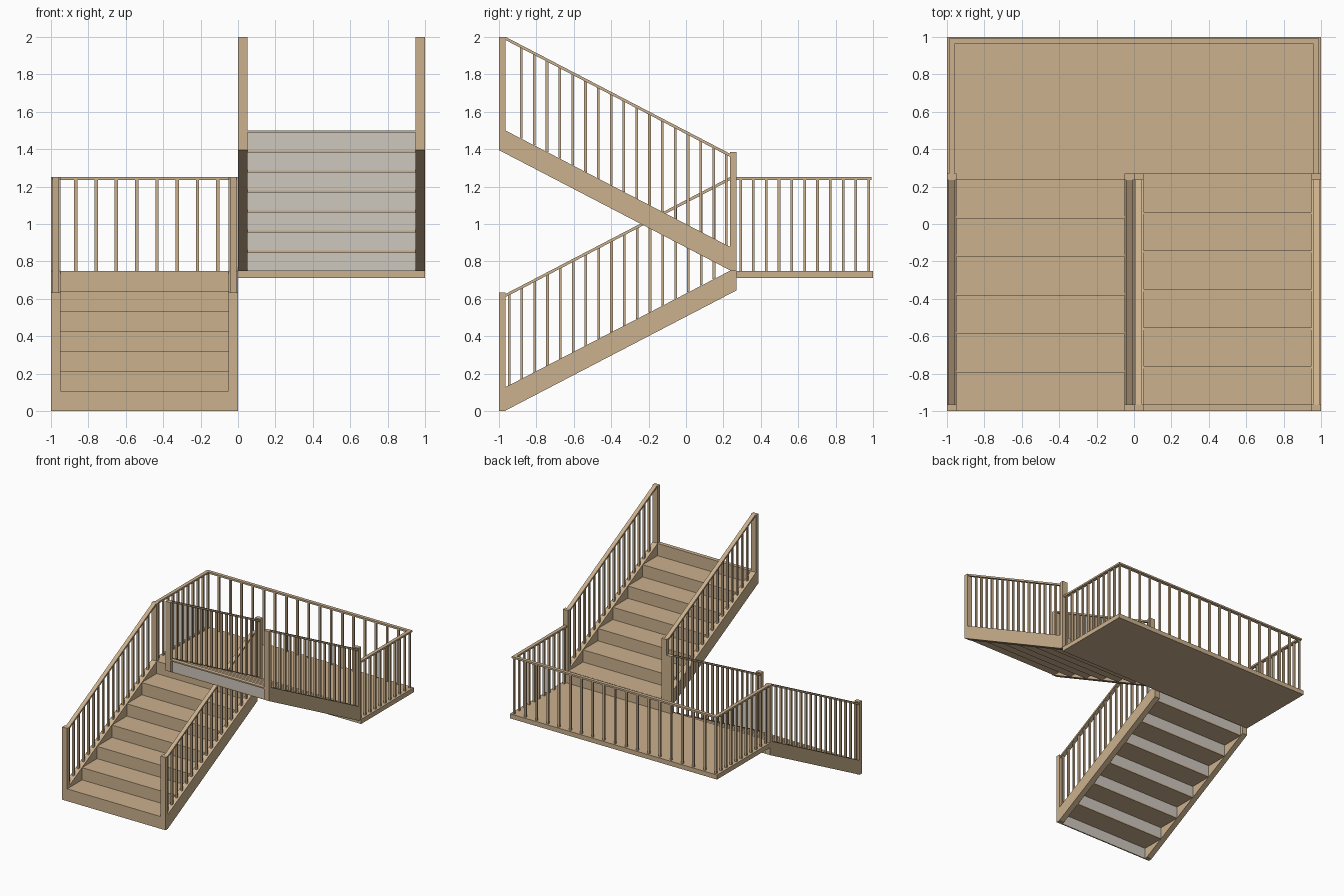
import bpy, bmesh, math
from mathutils import Matrix

if "Cube" in bpy.data.objects:
    bpy.data.objects.remove(bpy.data.objects["Cube"])


def material(name, rgb):
    m = bpy.data.materials.new(name)
    m.diffuse_color = (*rgb, 1)
    m.use_nodes = True
    m.node_tree.nodes["Principled BSDF"].inputs["Base Color"].default_value = m.diffuse_color
    return m


WOOD = material("tan wood", (0.60, 0.44, 0.27))
GREY = material("pale grey backing", (0.62, 0.58, 0.51))


def prism(bm, x0, x1, profile):
    """Extrude a (y, z) outline from x0 to x1."""
    a = [bm.verts.new((x0, y, z)) for y, z in profile]
    b = [bm.verts.new((x1, y, z)) for y, z in profile]
    bm.faces.new(a)
    bm.faces.new(b[::-1])
    n = len(a)
    for i in range(n):
        j = (i + 1) % n
        bm.faces.new((a[j], a[i], b[i], b[j]))


def box(bm, x0, x1, y0, y1, z0, z1):
    prism(bm, x0, x1, [(y0, z0), (y1, z0), (y1, z1), (y0, z1)])


def finish(bm, name, matrix=Matrix(), grey_back=False):
    bmesh.ops.recalc_face_normals(bm, faces=bm.faces)
    me = bpy.data.meshes.new(name)
    me.materials.append(WOOD)
    if grey_back:
        me.materials.append(GREY)
        for f in bm.faces:
            f.normal_update()
            f.material_index = int(f.normal.y > 0.5)
    bm.to_mesh(me)
    bm.free()
    ob = bpy.data.objects.new(name, me)
    ob.matrix_world = matrix
    bpy.context.collection.objects.link(ob)


RISE, GO, STEPS = 0.75 / 7, 1.235 / 6, 7
SLOPE = RISE / GO
END = 0.27          # front edge of the landing
POST = 0.035        # newel depth
THICK = 0.011       # board thickness
PITCH = 0.0685      # baluster spacing


def stringer_top(y):
    return 0.128 + SLOPE * (y + 0.965)


def rail_top(y):
    return 0.626 + SLOPE * (y + 0.965)


def flight(label, matrix):
    # treads and risers
    treads, risers = bmesh.new(), bmesh.new()
    for k in range(STEPS):
        y, z = -1 + k * GO, (k + 1) * RISE
        box(treads, -0.95, -0.05, y, min(y + GO + THICK, END), z - THICK, z)
        box(risers, -0.95, -0.05, y, y + THICK, z - RISE, z - THICK)
    finish(treads, label + "_treads", matrix)
    finish(risers, label + "_risers", matrix, True)

    stringers, newels, rails, balusters = (bmesh.new() for _ in range(4))
    for x in (-1, -0.05):
        c = x + 0.025
        # sloping side boards
        prism(stringers, x, x + 0.05, [
            (-1, 0), (-0.97, 0), (END, 0.645), (END, 0.75),
            (END - POST, 0.75), (-0.965, 0.128), (-1, 0.11)])
        # posts at both ends
        box(newels, x, x + 0.05, -1, -1 + POST, 0, 0.635)
        box(newels, x, x + 0.05, END - POST, END, 0.645, 1.25)
        # handrail
        a, b = -0.965, END - POST
        prism(rails, c - 0.0175, c + 0.0175, [
            (a, rail_top(a) - 0.017), (b, rail_top(b) - 0.017),
            (b, rail_top(b)), (a, rail_top(a))])
        # balusters with sloping ends
        for i in range(17):
            y0 = -0.946 + i * PITCH - 0.007
            y1 = y0 + 0.014
            prism(balusters, c - 0.009, c + 0.009, [
                (y0, stringer_top(y0)), (y1, stringer_top(y1)),
                (y1, rail_top(y1) - 0.017), (y0, rail_top(y0) - 0.017)])
    finish(stringers, label + "_stringers", matrix)
    finish(newels, label + "_newel_posts", matrix)
    finish(rails, label + "_handrails", matrix)
    finish(balusters, label + "_balusters", matrix)


# two flights: the upper one is the lower one turned around
flight("lower_flight", Matrix())
flight("upper_flight",
       Matrix.Translation((0, END - 1, 0.75)) @ Matrix.Rotation(math.pi, 4, 'Z'))

# landing platform
bm = bmesh.new()
box(bm, -1, 1, END, 1, 0.71, 0.75)
finish(bm, "landing_platform")

# landing handrail on three sides
bm = bmesh.new()
box(bm, -0.99, 0.99, 0.962, 0.992, 1.235, 1.25)
for s in (-1, 1):
    box(bm, s * 0.975 - 0.015, s * 0.975 + 0.015, END, 0.962, 1.235, 1.25)
finish(bm, "landing_handrail")

# landing balusters
bm = bmesh.new()
for i in range(-9, 10):
    x = i * 0.975 / 9
    box(bm, x - 0.009, x + 0.009, 0.97, 0.984, 0.75, 1.235)
for s in (-1, 1):
    for k in range(1, 11):
        y = 0.977 - k * PITCH
        box(bm, s * 0.975 - 0.009, s * 0.975 + 0.009, y - 0.007, y + 0.007, 0.75, 1.235)
finish(bm, "landing_balusters")
